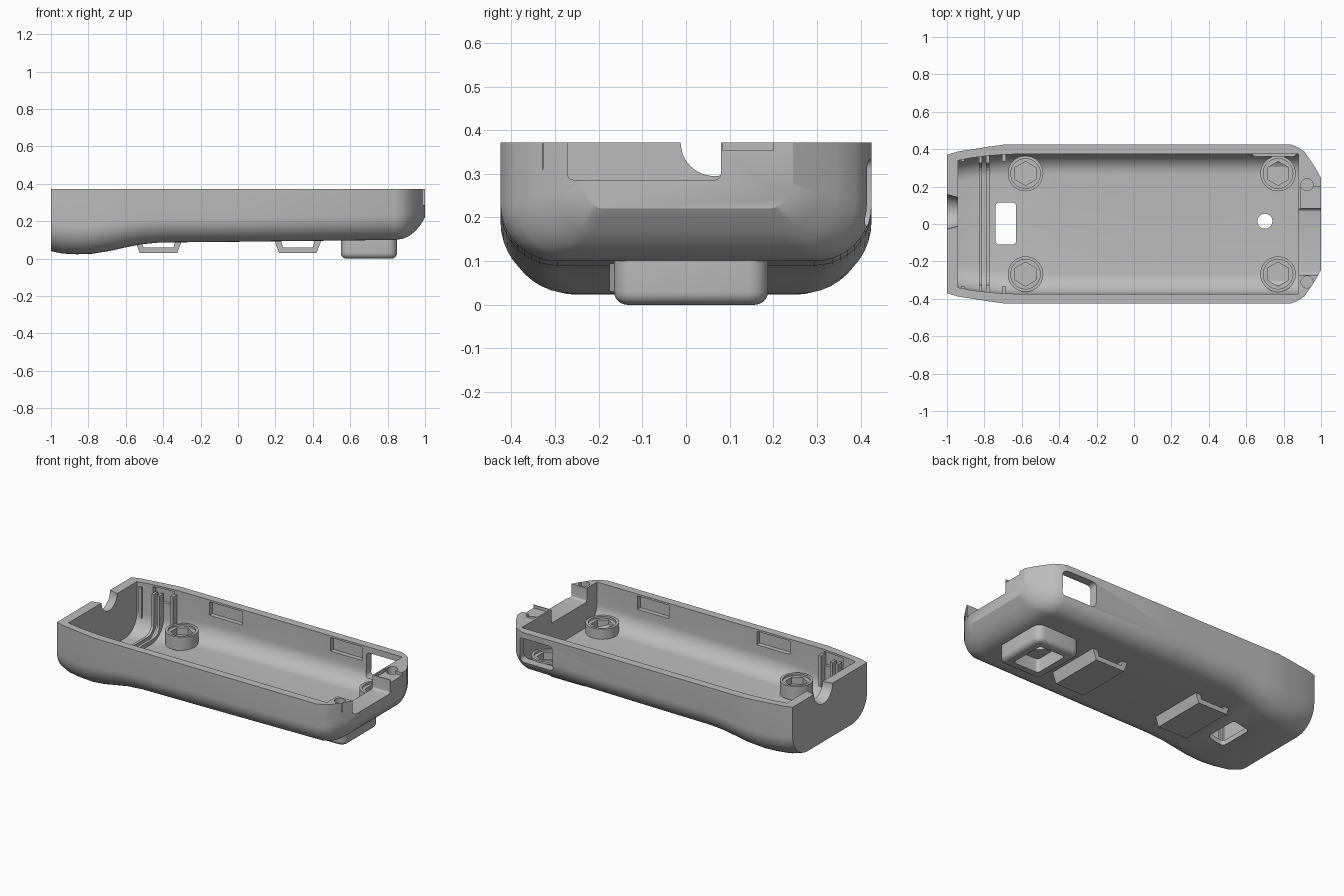
import bpy, bmesh, math
from mathutils import Matrix

old = bpy.data.objects.get("Cube")
if old:
    bpy.data.objects.remove(old)

grey = bpy.data.materials.new("plain grey")
grey.use_nodes = True
grey.diffuse_color = (0.5, 0.5, 0.5, 1)
grey.node_tree.nodes["Principled BSDF"].inputs["Base Color"].default_value = (0.5, 0.5, 0.5, 1)
RIM = 0.372


def finish(name, bm):
    bmesh.ops.recalc_face_normals(bm, faces=bm.faces)
    mesh = bpy.data.meshes.new(name)
    bm.to_mesh(mesh)
    bm.free()
    mesh.materials.append(grey)
    ob = bpy.data.objects.new(name, mesh)
    bpy.context.collection.objects.link(ob)
    return ob


def box(name, x0, x1, y0, y1, z0, z1, radius=0, axis=None):
    """Box, optionally with rounded edges along one axis."""
    bm = bmesh.new()
    size = Matrix.Diagonal((x1 - x0, y1 - y0, z1 - z0, 1))
    mid = Matrix.Translation(((x0 + x1) / 2, (y0 + y1) / 2, (z0 + z1) / 2))
    bmesh.ops.create_cube(bm, size=1, matrix=mid @ size)
    if radius:
        edges = [e for e in bm.edges
                 if abs((e.verts[0].co - e.verts[1].co).normalized()[axis]) > 0.9]
        bmesh.ops.bevel(bm, geom=edges, offset=radius, segments=5, profile=0.5, affect='EDGES')
    return finish(name, bm)


def cylinder(name, x, y, z0, z1, r, sides=40):
    bm = bmesh.new()
    bmesh.ops.create_cone(bm, cap_ends=True, segments=sides, radius1=r, radius2=r, depth=z1 - z0,
                          matrix=Matrix.Translation((x, y, (z0 + z1) / 2)))
    return finish(name, bm)


def loft(name, sections, top):
    """Skin U-shaped sections given as x, half width, bottom height, corner radius."""
    bm = bmesh.new()
    rings = []
    for x, w, b, r in sections:
        half = [(w, top)]
        for i in range(11):
            a = math.pi / 20 * i
            half.append((w - r + r * math.cos(a), b + r - r * math.sin(a)))
        pts = half + [(-y, z) for y, z in reversed(half)]
        rings.append([bm.verts.new((x, y, z)) for y, z in pts])
    n = len(rings[0])
    for a, b in zip(rings, rings[1:]):
        for i in range(n):
            j = (i + 1) % n
            bm.faces.new((a[i], a[j], b[j], b[i]))
    bm.faces.new(rings[0])
    bm.faces.new(rings[-1])
    return finish(name, bm)


def combine(ob, other, operation='DIFFERENCE'):
    mod = ob.modifiers.new("combine", 'BOOLEAN')
    mod.operation, mod.object, mod.solver = operation, other, 'EXACT'
    bpy.context.view_layer.objects.active = ob
    bpy.ops.object.modifier_apply(modifier=mod.name)
    bpy.data.objects.remove(other)


def smooth(ob):
    bpy.ops.object.select_all(action='DESELECT')
    ob.select_set(True)
    bpy.context.view_layer.objects.active = ob
    bpy.ops.object.shade_smooth_by_angle(angle=math.radians(28))


# Outer tray, swelling downwards at one end and tapered at the other
outer = [(-1, .37, .04, .15), (-.94, .388, .027, .15), (-.86, .4, .023, .15), (-.78, .413, .026, .15),
         (-.69, .425, .04, .15), (-.6, .425, .06, .14), (-.52, .425, .076, .135), (-.42, .425, .086, .13),
         (0, .425, .09, .13), (.84, .425, .1, .13), (.88, .408, .106, .125), (.91, .388, .118, .12),
         (.94, .345, .14, .11), (.97, .3, .172, .09), (1, .245, .22, .06)]
shell = loft("tray_shell", outer, RIM)

# Hollow inside
inner = [(-.94, .34, .062, .12), (-.86, .355, .055, .12), (-.78, .365, .058, .12), (-.69, .372, .07, .12),
         (-.6, .374, .09, .12), (-.52, .374, .106, .115), (-.42, .374, .116, .11),
         (0, .374, .12, .11), (.88, .374, .128, .11)]
combine(shell, loft("cavity", inner, .5))

# Snap recesses along both long walls
for side in (-1, 1):
    for x0, x1 in ((-.84, -.7), (-.46, -.23), (.38, .6)):
        depth = .385 if x0 < -.6 else .403
        y0, y1 = sorted((side * .33, side * depth))
        combine(shell, box("recess", x0, x1, y0, y1, .275, .36))

# Connector openings in the end walls
combine(shell, box("end_opening", .86, 1.1, -.272, .08, .286, .5, .015, 0))
combine(shell, box("end_slot", .89, 1.1, .085, .2, .353, .5))
bm = bmesh.new()
bmesh.ops.create_cone(bm, cap_ends=True, segments=48, radius1=.098, radius2=.072, depth=.1,
                      matrix=Matrix.Translation((-.97, .065, RIM)) @ Matrix.Rotation(math.pi / 2, 4, 'Y'))
combine(shell, finish("cable_notch", bm))

# Side window, floor slot and screw holes
combine(shell, box("side_window", .63, .865, .36, .5, .18, .335, .025, 1))
combine(shell, box("floor_slot", -.74, -.63, -.11, .115, -.1, .2, .02, 2))
for y in (.21, -.31):
    combine(shell, cylinder("screw_hole", .925, y, .31, .5, .032))
combine(shell, cylinder("floor_hole", .7, .015, -.1, .3, .04))
smooth(shell)

# Screw bosses with hexagonal pockets
for i, (x, y) in enumerate([(x, y) for x in (-.58, .77) for y in (-.268, .27)]):
    boss = cylinder("screw_boss_%d" % (i + 1), x, y, .105 if x < 0 else .12, .19, .095)
    combine(boss, cylinder("counterbore", x, y, .178, .3, .079))
    combine(boss, cylinder("hex_pocket", x, y, .135, .3, .064, 6))
    smooth(boss)

# Board ribs: low across the floor, tall at the walls
for i, x in enumerate((-.83, -.79)):
    rib = box("board_rib_%d" % (i + 1), x, x + .017, -.365, .365, .04, .33)
    combine(rib, box("rib_gap", x - .1, x + .1, -.325, .325, .085, .5, .06, 0))
    combine(rib, loft("rib_trim", [(x - .05, .385, .045, .13), (x + .07, .385, .045, .13)], .5), 'INTERSECT')

# Corner guide posts beside the ribs
for side in (-1, 1):
    for x in (-.925, -.705):
        y0, y1 = sorted((side * .335, side * .385))
        box("guide_post", x, x + .02, y0, y1, .15, .345)

# Strap loops below the floor
for i, x in enumerate((-.425, .32)):
    bm = bmesh.new()
    profile = [(-.125, .095), (-.1, .03), (.1, .03), (.125, .095),
               (.09, .095), (.08, .06), (-.08, .06), (-.09, .095)]
    verts = [bm.verts.new((x + px, -.175, z)) for px, z in profile]
    face = bm.faces.new(verts)
    moved = bmesh.ops.extrude_face_region(bm, geom=[face])["geom"]
    bmesh.ops.translate(bm, vec=(0, .35, 0), verts=[v for v in moved if isinstance(v, bmesh.types.BMVert)])
    finish("strap_loop_%d" % (i + 1), bm)

# Foot pad with rounded edges, hollow underneath
pad = box("foot_pad", .55, .85, -.165, .188, 0, .11, .045, 2)
bm = bmesh.new()
bm.from_mesh(pad.data)
rim = [e for e in bm.edges if all(v.co.z < .01 for v in e.verts)]
bmesh.ops.bevel(bm, geom=rim, offset=.03, segments=5, profile=.5, affect='EDGES')
bm.to_mesh(pad.data)
bm.free()
combine(pad, box("pad_pocket", .61, .79, -.105, .128, -.1, .085, .02, 2))
combine(pad, cylinder("pad_hole", .7, .015, -.1, .3, .04))
smooth(pad)
